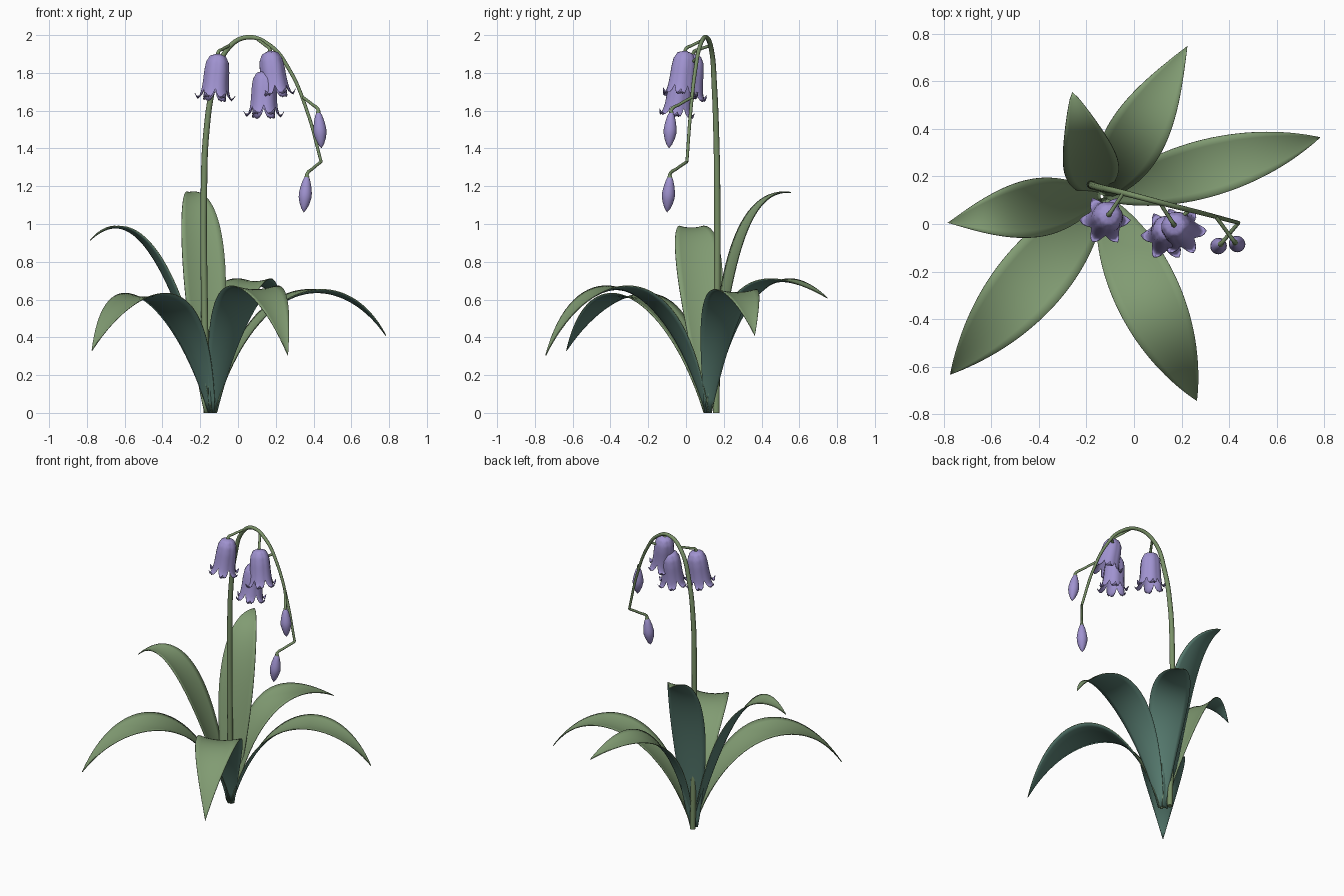
import bpy, bmesh, math
from mathutils import Vector

if "Cube" in bpy.data.objects:
    bpy.data.objects.remove(bpy.data.objects["Cube"], do_unlink=True)


def material(name, rgb):
    m = bpy.data.materials.new(name)
    m.diffuse_color = (*rgb, 1)
    m.use_nodes = True
    bsdf = m.node_tree.nodes["Principled BSDF"]
    bsdf.inputs["Base Color"].default_value = (*rgb, 1)
    bsdf.inputs["Roughness"].default_value = 0.6
    return m


LEAF_TOP = material("leaf green", (0.22, 0.33, 0.17))
LEAF_UNDER = material("leaf underside teal", (0.10, 0.21, 0.17))
STEM = material("stem green", (0.19, 0.28, 0.135))
PETAL = material("petal lavender", (0.35, 0.29, 0.63))


def finish(name, bm, mats):
    me = bpy.data.meshes.new(name)
    bm.to_mesh(me)
    bm.free()
    for m in mats:
        me.materials.append(m)
    ob = bpy.data.objects.new(name, me)
    bpy.context.collection.objects.link(ob)
    for p in me.polygons:
        p.use_smooth = True
    return ob


def add_solidify(ob, thickness, offset_mat=0):
    mod = ob.modifiers.new("thickness", "SOLIDIFY")
    mod.thickness = thickness
    mod.offset = -1
    mod.material_offset = offset_mat


def tube(name, points, radii):
    """Round stalk through the points, with a radius at each one."""
    cu = bpy.data.curves.new(name, "CURVE")
    cu.dimensions = "3D"
    cu.bevel_depth = 1.0
    cu.bevel_resolution = 3
    cu.resolution_u = 8
    cu.use_fill_caps = True
    sp = cu.splines.new("BEZIER")
    sp.bezier_points.add(len(points) - 1)
    for bp, co, r in zip(sp.bezier_points, points, radii):
        bp.co = co
        bp.radius = r
        bp.handle_left_type = bp.handle_right_type = "AUTO"
    cu.materials.append(STEM)
    ob = bpy.data.objects.new(name, cu)
    bpy.context.collection.objects.link(ob)
    bpy.ops.object.select_all(action="DESELECT")
    ob.select_set(True)
    bpy.context.view_layer.objects.active = ob
    bpy.ops.object.convert(target="MESH")


def bezier(p, t):
    k = 1 - t
    return p[0] * k**3 + 3 * p[1] * k * k * t + 3 * p[2] * k * t * t + p[3] * t**3


def leaf(name, tip, c1, c2, half_width, base=(-0.135, 0.115, 0), fullness=1.0):
    """Cupped blade arching from the base to the tip; c1, c2 are (reach, height)."""
    tip, base = Vector(tip), Vector(base)
    d = Vector((tip.x - base.x, tip.y - base.y, 0)).normalized()
    side = Vector((-d.y, d.x, 0))
    up = Vector((0, 0, 1))
    ctrl = [base + d * 0.005, base + d * c1[0] + up * c1[1],
            base + d * c2[0] + up * c2[1], tip]
    n, m = 32, 8
    bm = bmesh.new()
    rows = []
    for i in range(n + 1):
        t = i / n
        c = bezier(ctrl, t)
        tan = (bezier(ctrl, min(t + 0.01, 1)) - bezier(ctrl, max(t - 0.01, 0))).normalized()
        nor = tan.cross(side)
        w = half_width * max(0, math.sin(math.pi * (0.05 + 0.95 * t))) ** fullness
        row = []
        for j in range(m + 1):
            u = 2 * j / m - 1
            row.append(bm.verts.new(c + side * (w * u) + nor * (0.15 * w * (u * u - 0.4))))
        rows.append(row)
    for a, b in zip(rows, rows[1:]):
        for j in range(m):
            bm.faces.new((a[j], b[j], b[j + 1], a[j + 1]))
    bmesh.ops.remove_doubles(bm, verts=bm.verts, dist=1e-5)
    add_solidify(finish(name, bm, [LEAF_TOP, LEAF_UNDER]), 0.005, 1)


def sample(profile, q):
    f = min(max(q, 0), 1) * (len(profile) - 1)
    i = min(int(f), len(profile) - 2)
    (r0, z0), (r1, z1) = profile[i], profile[i + 1]
    return r0 + (r1 - r0) * (f - i), z0 + (z1 - z0) * (f - i)


def revolve(name, top, bottom, profile, rings, segs, lobes=0):
    """Revolved petal form hung from top towards bottom; lobes cut a pointed rim."""
    axis = (Vector(top) - Vector(bottom)).normalized()
    rot = Vector((0, 0, 1)).rotation_difference(axis)
    bm = bmesh.new()
    rows = []
    for i in range(rings + 1):
        row = []
        for j in range(segs):
            a = 2 * math.pi * j / segs
            end, swell = 1, 1
            if lobes:
                u = abs(((j * lobes / segs + 0.5) % 1) * 2 - 1)
                end = 0.66 + 0.34 * (1 - u)
                swell = 1.02 - 0.05 * u * u
            r, z = sample(profile, end * i / rings)
            p = Vector((r * swell * math.cos(a), r * swell * math.sin(a), z))
            row.append(bm.verts.new(rot @ p + Vector(top)))
        rows.append(row)
    for a, b in zip(rows, rows[1:]):
        for j in range(segs):
            k = (j + 1) % segs
            bm.faces.new((a[j], b[j], b[k], a[k]))
    bm.faces.new(rows[0])
    bmesh.ops.remove_doubles(bm, verts=bm.verts, dist=1e-5)
    bmesh.ops.recalc_face_normals(bm, faces=bm.faces)
    return finish(name, bm, [PETAL])


# Arching main stem
tube("main_stem",
     [(-0.165, 0.16, 0), (-0.178, 0.165, 0.6), (-0.18, 0.165, 1.2), (-0.168, 0.16, 1.48),
      (-0.13, 0.15, 1.73), (-0.06, 0.135, 1.92), (0.045, 0.108, 1.988), (0.17, 0.075, 1.945),
      (0.27, 0.05, 1.82), (0.365, 0.025, 1.6), (0.44, 0.005, 1.33)],
     [0.018, 0.018, 0.017, 0.016, 0.015, 0.013, 0.012, 0.011, 0.010, 0.009, 0.008])

# Six basal leaves
leaf("leaf_front_left", (-0.775, -0.635, 0.33), (0.22, 0.77), (0.72, 0.76), 0.145)
leaf("leaf_front_right", (0.265, -0.745, 0.305), (0.22, 0.83), (0.72, 0.82), 0.138)
leaf("leaf_right", (0.785, 0.365, 0.41), (0.22, 0.78), (0.72, 0.77), 0.12)
leaf("leaf_back", (0.225, 0.75, 0.61), (0.13, 0.77), (0.42, 0.79), 0.125)
leaf("leaf_back_left", (-0.26, 0.555, 1.17), (0.08, 0.6), (0.14, 1.2), 0.115,
     base=(-0.15, 0.122, 0), fullness=0.8)
leaf("leaf_left", (-0.785, 0.005, 0.915), (0.18, 0.7), (0.40, 1.17), 0.122)

# Bell flowers: top, bottom, stalk start on the stem
BELL = [(0.01, 0), (0.042, -0.012), (0.059, -0.045), (0.065, -0.09), (0.067, -0.14),
        (0.070, -0.180), (0.076, -0.220), (0.090, -0.243), (0.104, -0.215)]
bells = [((-0.105, 0.04, 1.90), (-0.123, 0.015, 1.67), (-0.045, 0.13, 1.945)),
         ((0.168, -0.003, 1.915), (0.200, -0.03, 1.69), (0.107, 0.092, 1.975)),
         ((0.14, -0.018, 1.81), (0.136, -0.050, 1.58), (0.235, 0.058, 1.875))]
# Closed buds
BUD = [(0.008, 0), (0.019, -0.022), (0.028, -0.055), (0.034, -0.09), (0.034, -0.115),
       (0.027, -0.145), (0.015, -0.175), (0.0, -0.195)]
buds = [((0.425, -0.078, 1.595), (0.442, -0.09, 1.40), (0.345, 0.03, 1.67)),
        ((0.365, -0.085, 1.255), (0.348, -0.10, 1.06), (0.44, 0.005, 1.33))]


def stalk(name, start, top):
    a, b = Vector(start), Vector(top)
    mid = a.lerp(b, 0.6) + Vector((0, 0, 0.008))
    tube(name, [a, mid, b + Vector((0, 0, 0.008)), b - Vector((0, 0, 0.008))],
         [0.008, 0.008, 0.009, 0.013])


for i, (top, bottom, start) in enumerate(bells, 1):
    ob = revolve(f"bell_flower_{i}", top, bottom, BELL, 20, 48, 6)
    add_solidify(ob, 0.003)
    stalk(f"bell_stalk_{i}", start, top)

for i, (top, bottom, start) in enumerate(buds, 1):
    revolve(f"bud_{i}", top, bottom, BUD, 14, 20)
    stalk(f"bud_stalk_{i}", start, top)
